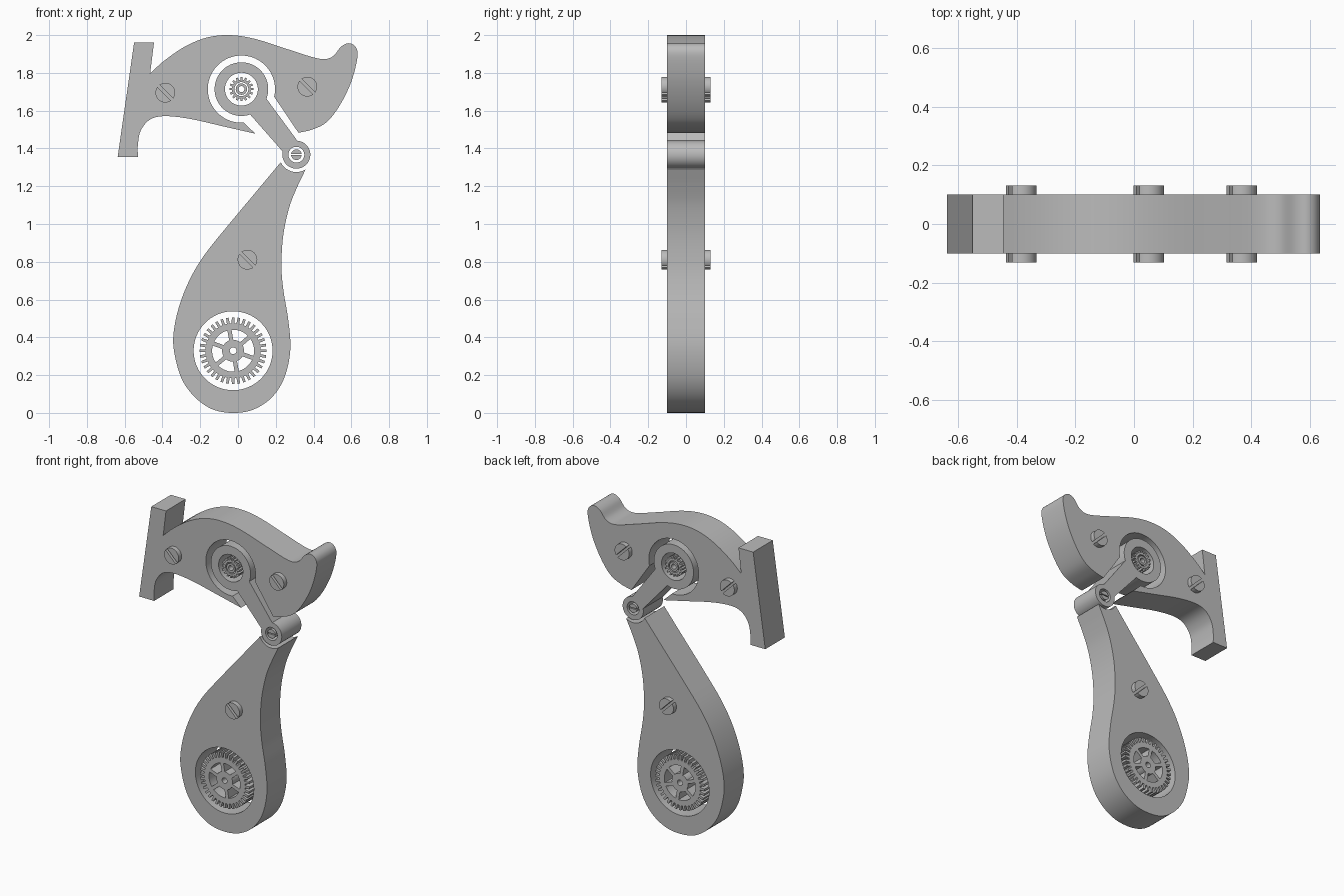
import bpy
import bmesh
from math import cos, sin, asin, radians, pi
from mathutils import Vector

cube = bpy.data.objects.get("Cube")
if cube:
    bpy.data.objects.remove(cube, do_unlink=True)

grey = bpy.data.materials.new("plain grey")
grey.use_nodes = True
GREY = (0.5, 0.5, 0.5, 1)
grey.diffuse_color = GREY
grey.node_tree.nodes["Principled BSDF"].inputs["Base Color"].default_value = GREY

HALF = 0.1        # half thickness of every plate
WHEEL = (0.018, 1.714)
KNUCKLE = (0.309, 1.367)
GEAR = (-0.026, 0.329)


def arc(center, r, start, end, steps=48):
    """Points along an arc, angles in degrees."""
    angles = [radians(start + (end - start) * i / steps) for i in range(steps + 1)]
    return [(center[0] + r * cos(a), center[1] + r * sin(a)) for a in angles]


def circle(center, r, steps=64):
    return arc(center, r, 0, 360, steps)[:-1]


def smooth(points, steps=6):
    """Rounded path through the points, with open ends."""
    p = [Vector(q) for q in points]
    p = [2 * p[0] - p[1]] + p + [2 * p[-1] - p[-2]]
    out = []
    for a, b, c, d in zip(p, p[1:], p[2:], p[3:]):
        for i in range(steps):
            t = i / steps
            out.append(tuple(0.5 * (2 * b + (c - a) * t + (2 * a - 5 * b + 4 * c - d) * t**2
                                    + (3 * b - a - 3 * c + d) * t**3)))
    return out + [tuple(points[-1])]


def plate(name, loops, half=HALF, y=0.0):
    """Extrude front outlines along y; inner loops become holes."""
    curve = bpy.data.curves.new(name, 'CURVE')
    curve.dimensions = '2D'
    curve.fill_mode = 'BOTH'
    curve.extrude = half
    for loop in loops:
        s = curve.splines.new('POLY')
        s.points.add(len(loop) - 1)
        for pt, (x, z) in zip(s.points, loop):
            pt.co = (x, z, 0, 1)
        s.use_cyclic_u = True
    temp = bpy.data.objects.new(name + "_outline", curve)
    bpy.context.collection.objects.link(temp)
    mesh = bpy.data.meshes.new_from_object(
        temp.evaluated_get(bpy.context.evaluated_depsgraph_get()))
    bpy.data.objects.remove(temp, do_unlink=True)
    bm = bmesh.new()
    bm.from_mesh(mesh)
    bmesh.ops.remove_doubles(bm, verts=bm.verts, dist=1e-5)
    for v in bm.verts:
        v.co = (v.co.x, y - v.co.z, v.co.y)
    bmesh.ops.recalc_face_normals(bm, faces=bm.faces)
    bm.to_mesh(mesh)
    bm.free()
    mesh.materials.clear()
    mesh.materials.append(grey)
    obj = bpy.data.objects.new(name, mesh)
    bpy.context.collection.objects.link(obj)
    bpy.ops.object.select_all(action='DESELECT')
    obj.select_set(True)
    bpy.context.view_layer.objects.active = obj
    bpy.ops.object.shade_smooth_by_angle(angle=radians(30))
    return obj


def toothed(center, root, tip, teeth):
    out = []
    step = 2 * pi / teeth
    for i in range(teeth):
        for f, r in ((-0.3, root), (-0.22, tip), (0.22, tip), (0.3, root)):
            a = (i + f) * step
            out.append((center[0] + r * cos(a), center[1] + r * sin(a)))
    return out


def half_discs(center, r, slot, angle):
    """Two segments of a disc with a straight slot between them."""
    gap = asin(slot / r) * 180 / pi
    return [arc(center, r, angle + turn + gap, angle + turn + 180 - gap, 24)
            for turn in (0, 180)]


# Upper plate: butt, arched back, curled tip, and the open slot for the arm
back = smooth([(-0.465, 1.797), (-0.39, 1.865), (-0.28, 1.94), (-0.165, 1.987), (-0.045, 2.0),
               (0.09, 1.98), (0.27, 1.923), (0.43, 1.875), (0.5, 1.886), (0.545, 1.938),
               (0.588, 1.957), (0.625, 1.934), (0.632, 1.88), (0.6, 1.754), (0.54, 1.63),
               (0.47, 1.54), (0.393, 1.5), (0.32, 1.483)])
belly = smooth([(0.092, 1.478), (-0.07, 1.515), (-0.256, 1.557), (-0.39, 1.571),
                (-0.467, 1.552), (-0.515, 1.494), (-0.53, 1.42), (-0.53, 1.356)])
plate("upper_plate", [[(-0.55, 1.96), (-0.445, 1.96)] + back
                      + arc(WHEEL, 0.178, -13, 274) + belly + [(-0.637, 1.356)]])

# Swinging arm with a ring at one end and a knuckle at the other
plate("arm", [arc(WHEEL, 0.142, -21, 289) + arc(KNUCKLE, 0.074, 167, 446),
              circle(WHEEL, 0.087), circle(KNUCKLE, 0.042, 40)])
plate("arm_gear", [toothed(WHEEL, 0.05, 0.064, 16), circle(WHEEL, 0.037, 40)])
plate("arm_gear_hub", [circle(WHEEL, 0.03, 40), circle(WHEEL, 0.016, 32)])
plate("knuckle_pin", half_discs(KNUCKLE, 0.028, 0.003, 0))

# Lower pear-shaped body
pear = smooth([(0.226, 1.327), (0.087, 1.16), (-0.055, 0.99), (-0.177, 0.837), (-0.256, 0.705),
               (-0.314, 0.556), (-0.342, 0.413), (-0.335, 0.307), (-0.298, 0.18), (-0.23, 0.085),
               (-0.14, 0.021), (-0.034, 0), (0.077, 0.016), (0.177, 0.08), (0.245, 0.185),
               (0.277, 0.334), (0.266, 0.493), (0.24, 0.652), (0.23, 0.784), (0.24, 0.943),
               (0.272, 1.09), (0.314, 1.197), (0.358, 1.289)])
plate("lower_body", [pear + arc(KNUCKLE, 0.092, 302, 207, 16)[:-1], circle(GEAR, 0.209)])

# Large spoked gear
windows = []
for k in range(6):
    mid = 70 + 60 * k
    inner = 30 - asin(0.011 / 0.058) * 180 / pi
    outer = 30 - asin(0.011 / 0.111) * 180 / pi
    windows.append(arc(GEAR, 0.058, mid - inner, mid + inner, 8)
                   + arc(GEAR, 0.111, mid + outer, mid - outer, 12))
plate("large_gear", [toothed(GEAR, 0.146, 0.177, 36), circle(GEAR, 0.018, 24)] + windows)

# Slotted screw heads on both faces
for name, center in (("rear", (-0.385, 1.695)), ("tip", (0.367, 1.727)), ("body", (0.05, 0.811))):
    for side, y in (("front", -0.115), ("back", 0.115)):
        plate(f"{name}_screw_{side}", half_discs(center, 0.052, 0.008, -45), 0.0155, y)
